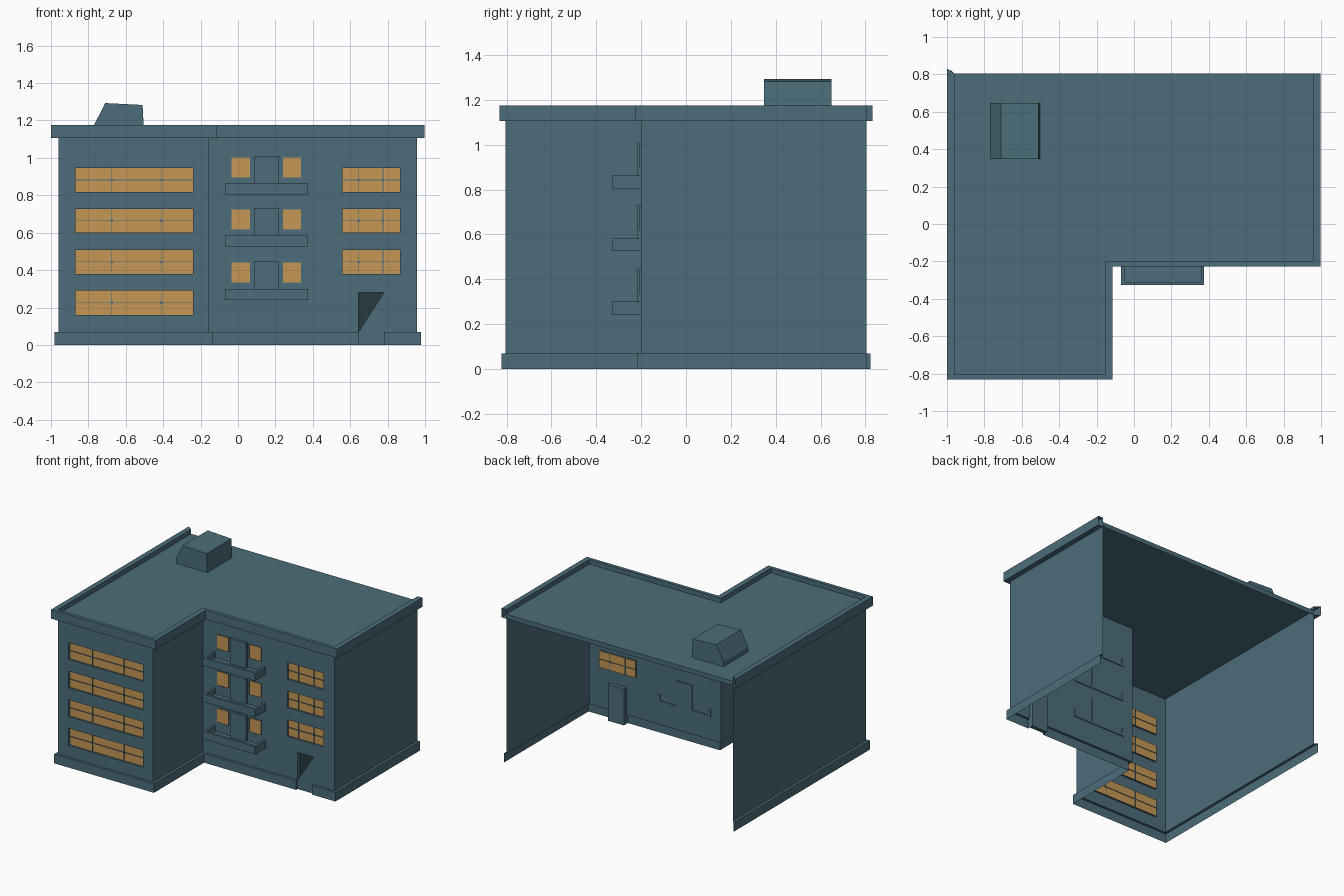
import bpy, bmesh

if "Cube" in bpy.data.objects:
    bpy.data.objects.remove(bpy.data.objects["Cube"])

def mat(name, rgb):
    m = bpy.data.materials.new(name)
    m.diffuse_color = (*rgb, 1)
    m.use_nodes = True
    m.node_tree.nodes["Principled BSDF"].inputs["Base Color"].default_value = m.diffuse_color
    return m

TEAL = mat("teal wall", (0.072, 0.155, 0.195))
AMBER = mat("amber glass", (0.56, 0.31, 0.09))
DARK = mat("dark door", (0.021, 0.04, 0.048))

def build(name, faces, material=TEAL):
    """Object from a list of faces, each a list of points."""
    bm = bmesh.new()
    for f in faces:
        bm.faces.new([bm.verts.new(p) for p in f])
    bmesh.ops.remove_doubles(bm, verts=bm.verts, dist=1e-5)
    bmesh.ops.recalc_face_normals(bm, faces=bm.faces)
    me = bpy.data.meshes.new(name)
    bm.to_mesh(me)
    bm.free()
    me.materials.append(material)
    ob = bpy.data.objects.new(name, me)
    bpy.context.collection.objects.link(ob)
    return ob

def plate(x0, x1, z0, z1, y):
    return [(x0, y, z0), (x1, y, z0), (x1, y, z1), (x0, y, z1)]

def sides(x0, x1, z0, z1, ya, yb):
    c, d = plate(x0, x1, z0, z1, ya), plate(x0, x1, z0, z1, yb)
    return [[c[i], c[(i + 1) % 4], d[(i + 1) % 4], d[i]] for i in range(4)]

def box(x0, x1, z0, z1, ya, yb):
    return sides(x0, x1, z0, z1, ya, yb) + [plate(x0, x1, z0, z1, ya), plate(x0, x1, z0, z1, yb)]

def wall_faces(x0, x1, z0, z1, y, holes):
    """Front wall sheet split into cells, leaving out the holes."""
    xs = sorted({x0, x1} | {v for h in holes for v in h[:2]})
    zs = sorted({z0, z1} | {v for h in holes for v in h[2:]})
    out = []
    for a, b in zip(xs, xs[1:]):
        for c, d in zip(zs, zs[1:]):
            mx, mz = (a + b) / 2, (c + d) / 2
            if not any(h[0] < mx < h[1] and h[2] < mz < h[3] for h in holes):
                out.append(plate(a, b, c, d, y))
    return out

def sweep(path, profile):
    """Sweep (x outset, y outset, z) points along path of (x, y, sign x, sign y)."""
    rings = [[(x + sx * ox, y + sy * oy, z) for ox, oy, z in profile] for x, y, sx, sy in path]
    return [[r[i], s[i], s[i + 1], r[i + 1]]
            for r, s in zip(rings, rings[1:]) for i in range(len(profile) - 1)]

# Main dimensions
XL, XN, XR = -0.96, -0.155, 0.958
YF, YN, YB = -0.805, -0.2, 0.805
PL, EAVE, ROOF, TOP = 0.07, 1.105, 1.14, 1.175
D0, D1, DH = 0.645, 0.78, 0.28          # entrance
left_path = [(XL, YB, -1, 1), (XL, YF, -1, -1), (XN, YF, 1, -1), (XN, YN, 1, -1)]
right_path = [(XR, YN, 1, -1), (XR, YB, 1, 0)]

# Plinth in two runs, broken at the entrance
base = [(0.02, 0.018, 0), (0.02, 0.018, PL), (0, 0, PL)]
ends = [[(x, YN, 0), (x, YN - 0.018, 0), (x, YN - 0.018, PL), (x, YN, PL)] for x in (D0, D1)]
build("plinth", sweep(left_path + [(D0, YN, 0, -1)], base)
      + sweep([(D1, YN, 0, -1)] + right_path, base) + ends)

# Roof parapet
build("parapet", sweep(left_path + right_path, [
    (0, 0, EAVE), (0.04, 0.026, EAVE), (0.04, 0.026, TOP), (0, 0, TOP), (0, 0, EAVE)]))

# Flat roof with a thin rear edge
build("roof", [[(x, y, ROOF) for x, y in
                ((XL, YB), (XL, YF), (XN, YF), (XN, YN), (XR, YN), (XR, YB))],
               plate(XL, XR, EAVE, ROOF, YB)])

# Plain side walls; the rear stays open
for name, x, ya, yb in (("left_wall", XL, YF, YB), ("wing_wall", XN, YF, YN), ("right_wall", XR, YN, YB)):
    build(name, [[(x, ya, PL), (x, yb, PL), (x, yb, EAVE), (x, ya, EAVE)]])

# Window positions
ROWS = [(0.16, 0.29), (0.38, 0.508), (0.60, 0.727), (0.818, 0.945)]
wing = [(-0.87, -0.24, a, b) for a, b in ROWS]
stair = [(0.56, 0.865, a, b) for a, b in ROWS[1:]]
FLOORS = [0.24, 0.525, 0.803]
entrance = (D0, D1, PL, DH)

build("wing_front", wall_faces(XL, XN, PL, EAVE, YF, wing))
build("main_front", wall_faces(XN, XR, PL, EAVE, YN, stair + [entrance]))

# Strip windows: reveal, glass, glazing bars and small bosses where bars cross
def window(name, rect, y, bars):
    x0, x1, z0, z1 = rect
    g, zm, w = y + 0.014, (z0 + z1) / 2, 0.002
    build(name + "_reveal", sides(x0, x1, z0, z1, y, g))
    build(name + "_glass", [plate(x0, x1, z0, z1, g)], AMBER)
    f = box(x0, x1, zm - w, zm + w, g - 0.006, g + 0.004)
    for b in bars:
        f += box(b - w, b + w, z0, z1, g - 0.006, g + 0.004)
        f += box(b - 0.006, b + 0.006, zm - 0.006, zm + 0.006, g - 0.008, g + 0.004)
    build(name + "_bars", f)

for i, r in enumerate(wing):
    window(f"wing_window_{i}", r, YF, (-0.675, -0.41))
for i, r in enumerate(stair):
    window(f"stair_window_{i}", r, YN, (0.645, 0.775))

# Balconies: open tray, balcony door block and a window on each side
for i, z in enumerate(FLOORS):
    x0, x1, yo, zt, t = -0.07, 0.375, -0.327, z + 0.06, 0.018
    build(f"balcony_floor_{i}", box(x0, x1, z, z + 0.015, yo, YN + 0.006))
    build(f"balcony_rail_{i}", box(x0, x1, z + 0.015, zt, yo, yo + t))
    for n, a in (("left", x0), ("right", x1 - t)):
        build(f"balcony_{n}_side_{i}", box(a, a + t, z + 0.015, zt, yo + t, YN + 0.006))
    build(f"balcony_door_{i}", box(0.085, 0.22, z + 0.015, z + 0.207, YN - 0.018, YN + 0.006))
    for n, a, b in (("left", -0.035, 0.065), ("right", 0.24, 0.338)):
        build(f"balcony_{n}_window_{i}", [plate(a, b, z + 0.093, z + 0.2, YN - 0.004)], AMBER)
        build(f"balcony_{n}_frame_{i}", sides(a, b, z + 0.093, z + 0.2, YN - 0.007, YN))

# Entrance: recess, dark door and the slanted wall piece in front of it
YD = YN + 0.03
build("entrance_recess", sides(D0, D1, 0, DH, YN, YD) + [plate(D0, D1, 0, DH, YD)])
build("entrance_door", [plate(D0, D1, PL, DH, YD - 0.004)], DARK)
build("entrance_infill", [plate(D0, D1, 0, PL, YN),
                          [(D0, YN, PL), (D1, YN, PL), (D1, YN, DH)]])

# Roof hatch with a sloping side
prof = [(-0.77, ROOF), (-0.77, 1.175), (-0.71, 1.293), (-0.51, 1.283), (-0.503, ROOF)]
ya, yb = 0.347, 0.648
front, back = ([(x, y, z) for x, z in prof] for y in (ya, yb))
build("roof_hatch", [front, back] + [[front[i], front[(i + 1) % 5], back[(i + 1) % 5], back[i]] for i in range(5)])
